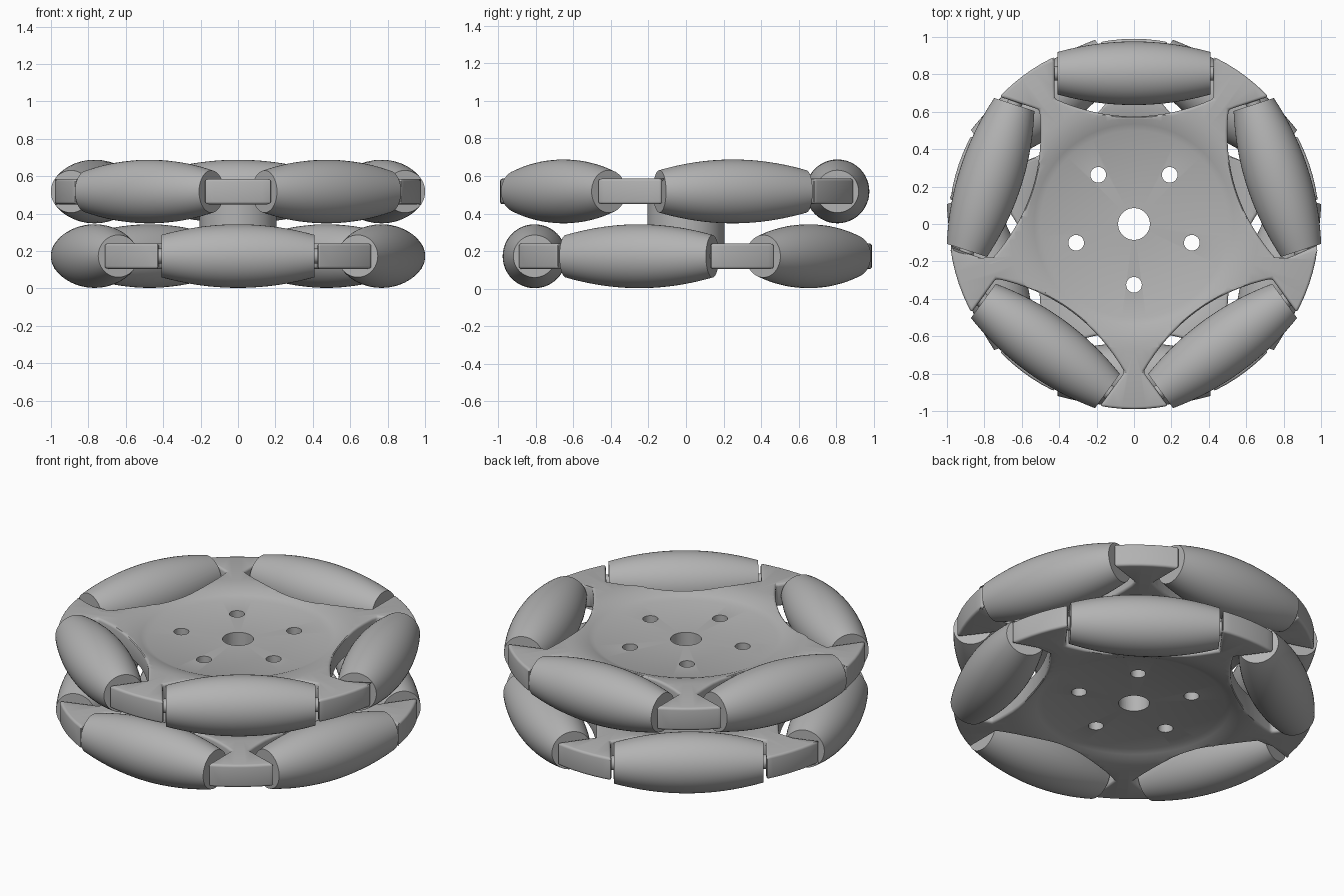
import bpy, bmesh
from math import sin, cos, pi, radians, sqrt
from mathutils import Matrix

cube = bpy.data.objects.get("Cube")
if cube:
    bpy.data.objects.remove(cube, do_unlink=True)

grey = bpy.data.materials.new("plain grey")
grey.use_nodes = True
grey.diffuse_color = (0.45, 0.45, 0.45, 1)
grey.node_tree.nodes["Principled BSDF"].inputs["Base Color"].default_value = grey.diffuse_color

LOWER, UPPER = 0.173, 0.518      # heights of the two wheel layers
AXLE = 0.806                     # distance of roller axles from the centre
ROLLER_R, END_R, HALF = 0.17, 0.113, 0.41
THICK, DISC = 0.068, 0.027       # half thickness of spokes and of the centre disc


def make_object(name, bm):
    bmesh.ops.recalc_face_normals(bm, faces=bm.faces)
    mesh = bpy.data.meshes.new(name)
    bm.to_mesh(mesh)
    bm.free()
    obj = bpy.data.objects.new(name, mesh)
    bpy.context.collection.objects.link(obj)
    mesh.materials.append(grey)
    return obj


def smooth(obj, angle=35):
    bpy.ops.object.select_all(action='DESELECT')
    obj.select_set(True)
    bpy.context.view_layer.objects.active = obj
    bpy.ops.object.shade_smooth_by_angle(angle=radians(angle))


def lathe(bm, profile, steps, closed=False):
    """Spin a list of (radius, height) points around z."""
    pts = profile + profile[:1] if closed else profile
    verts = [bm.verts.new((r, 0, z)) for r, z in pts]
    edges = [bm.edges.new(pair) for pair in zip(verts, verts[1:])]
    bmesh.ops.spin(bm, geom=verts + edges, cent=(0, 0, 0), axis=(0, 0, 1),
                   angle=2 * pi, steps=steps)
    bmesh.ops.remove_doubles(bm, verts=bm.verts, dist=1e-5)


def prism(bm, outline, half, matrix):
    """Extrude a flat outline to both sides of z = 0."""
    face = bm.faces.new([bm.verts.new(matrix @ Matrix.Translation((x, y, -half)).translation)
                         for x, y in outline])
    top = bmesh.ops.extrude_face_region(bm, geom=[face])["geom"]
    bmesh.ops.translate(bm, vec=(0, 0, 2 * half),
                        verts=[v for v in top if isinstance(v, bmesh.types.BMVert)])


def build_cutter(name, first):
    """Roller pockets, bolt holes and the bore."""
    bm = bmesh.new()
    us = [0.425 * (i / 8 - 1) for i in range(17)]
    pocket = [(u, 0.575 + 0.095 * (u / 0.425) ** 2) for u in us]
    pocket += [(0.425, 1.2), (-0.425, 1.2)]
    for k in range(5):
        turn = Matrix.Rotation(first + k * 2 * pi / 5 - pi / 2, 4, 'Z')
        prism(bm, pocket, 0.2, turn)
        a = -pi / 2 + k * 2 * pi / 5
        bmesh.ops.create_cone(bm, cap_ends=True, segments=24, radius1=0.042, radius2=0.042, depth=0.4,
                              matrix=Matrix.Translation((0.325 * cos(a), 0.325 * sin(a), 0)))
    bmesh.ops.create_cone(bm, cap_ends=True, segments=40, radius1=0.085, radius2=0.085, depth=0.4)
    obj = make_object(name, bm)
    obj.hide_render = True
    return obj


def build_frame(name, first, z):
    """Dished five-spoke frame, cut out of a turned disc."""
    half = [(0, DISC), (0.5, DISC)]
    for i in range(1, 6):
        t = i / 5
        half.append((0.5 + 0.17 * t, DISC + (THICK - DISC) * t * (2 - t)))
    half.append((0.99, THICK))
    bm = bmesh.new()
    lathe(bm, half + [(r, -h) for r, h in reversed(half)], 96)
    frame = make_object(name, bm)
    cutter = build_cutter(name + "_cutter", first)
    cut = frame.modifiers.new("cut", 'BOOLEAN')
    cut.operation, cut.object, cut.solver = 'DIFFERENCE', cutter, 'EXACT'
    # Bake the cut, then round only the edges outside the centre disc
    bpy.context.view_layer.update()
    mesh = bpy.data.meshes.new_from_object(frame.evaluated_get(bpy.context.evaluated_depsgraph_get()))
    frame.modifiers.clear()
    frame.data = mesh
    bpy.data.objects.remove(cutter, do_unlink=True)
    bm = bmesh.new()
    bm.from_mesh(mesh)
    bmesh.ops.remove_doubles(bm, verts=bm.verts, dist=0.002)
    sharp = [e for e in bm.edges if len(e.link_faces) == 2
             and e.calc_face_angle(0) > radians(40)
             and min(v.co.xy.length for v in e.verts) > 0.52]
    bmesh.ops.bevel(bm, geom=sharp, offset=0.014, segments=3, profile=0.5,
                    affect='EDGES', clamp_overlap=False)
    bm.to_mesh(mesh)
    bm.free()
    frame.location.z = z
    smooth(frame)


def build_rollers(name, first, z):
    """Five barrel rollers with their axle pins."""
    profile = [(0, -HALF)]
    for i in range(21):
        t = i / 10 - 1
        profile.append((ROLLER_R - (ROLLER_R - END_R) * t * t, HALF * t))
    profile.append((0, HALF))
    for k in range(5):
        bm = bmesh.new()
        lathe(bm, profile, 48)
        bmesh.ops.create_cone(bm, cap_ends=True, segments=20, radius1=0.04, radius2=0.04,
                              depth=2 * HALF + 0.06)
        bmesh.ops.rotate(bm, verts=bm.verts, matrix=Matrix.Rotation(pi / 2, 3, 'Y'))
        roller = make_object(f"{name}_{k + 1}", bm)
        a = first + k * 2 * pi / 5
        roller.location = (AXLE * cos(a), AXLE * sin(a), z)
        roller.rotation_euler.z = a - pi / 2
        smooth(roller)


# Two layers, turned half a pitch against each other
for layer, first, z in (("lower", -pi / 2, LOWER), ("upper", pi / 2, UPPER)):
    build_frame(layer + "_frame", first, z)
    build_rollers(layer + "_roller", first, z)

# Spacer tube joining the layers
bm = bmesh.new()
lathe(bm, [(0.0855, LOWER), (0.205, LOWER), (0.205, UPPER), (0.0855, UPPER)], 64, closed=True)
smooth(make_object("hub_spacer", bm))
